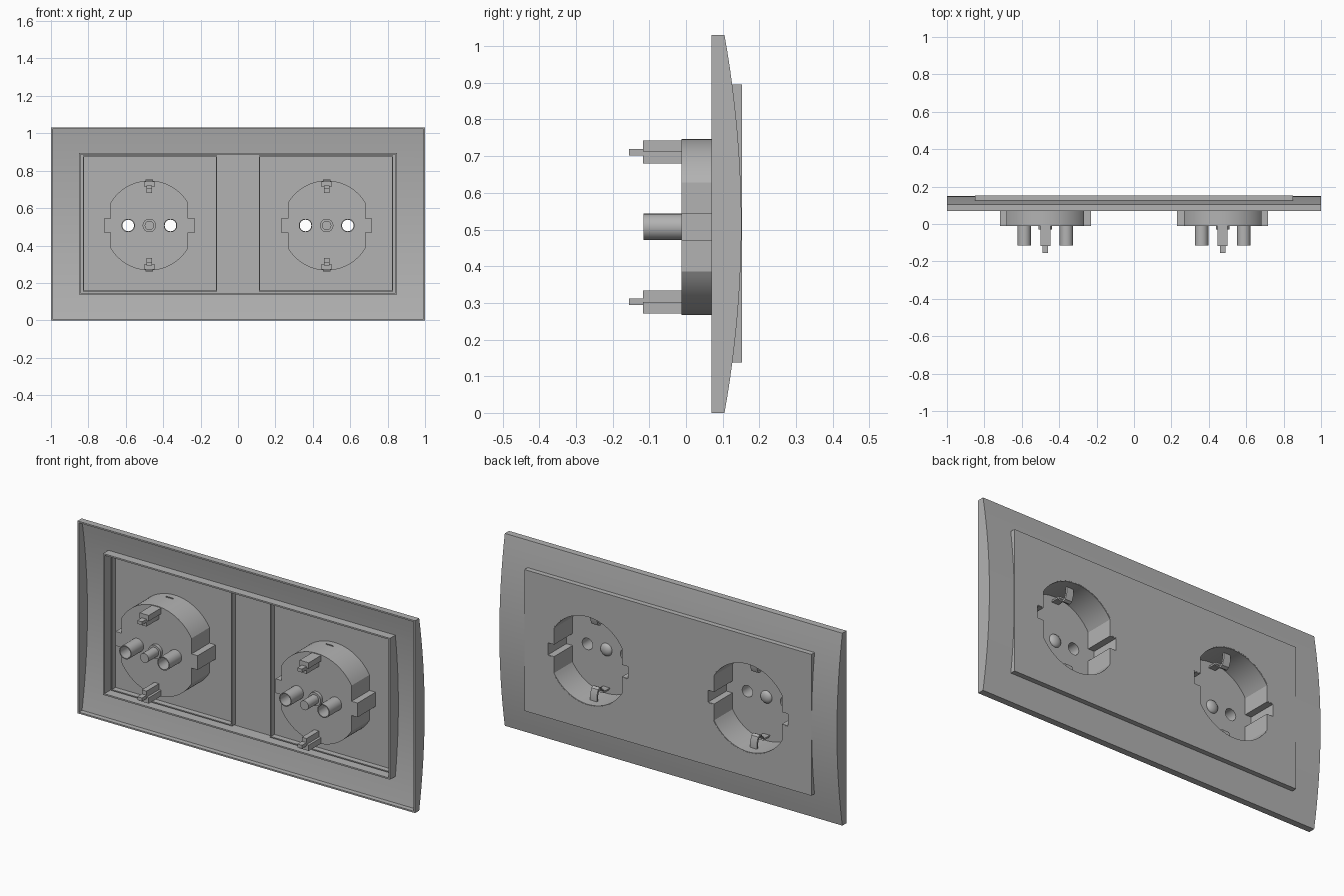
import bpy, bmesh, math
from mathutils import Vector

if "Cube" in bpy.data.objects:
    bpy.data.objects.remove(bpy.data.objects["Cube"])

grey = bpy.data.materials.new("plain grey")
grey.use_nodes = True
COLOUR = (0.45, 0.45, 0.45, 1)
grey.diffuse_color = COLOUR
grey.node_tree.nodes["Principled BSDF"].inputs["Base Color"].default_value = COLOUR

HEIGHT = 1.03
MID = HEIGHT / 2
CUP_Z = 0.507


def prism(name, points, start, end, axis="y"):
    """Extrude a closed outline: (x, z) points along y, or (y, z) points along x."""
    bm = bmesh.new()
    place = (lambda p, d: (p[0], d, p[1])) if axis == "y" else (lambda p, d: (d, p[0], p[1]))
    face = bm.faces.new([bm.verts.new(place(p, start)) for p in points])
    grown = bmesh.ops.extrude_face_region(bm, geom=[face])["geom"]
    shift = Vector(place((0, 0), end - start))
    bmesh.ops.translate(bm, vec=shift, verts=[v for v in grown if isinstance(v, bmesh.types.BMVert)])
    bmesh.ops.recalc_face_normals(bm, faces=bm.faces)
    mesh = bpy.data.meshes.new(name)
    bm.to_mesh(mesh)
    bm.free()
    mesh.materials.append(grey)
    obj = bpy.data.objects.new(name, mesh)
    bpy.context.collection.objects.link(obj)
    return obj


def rect(x0, x1, z0, z1):
    return [(x0, z0), (x1, z0), (x1, z1), (x0, z1)]


def circle(x, z, r, n=24):
    return [(x + r * math.cos(2 * math.pi * i / n), z + r * math.sin(2 * math.pi * i / n)) for i in range(n)]


def cut(obj, *cutters):
    """Subtract the cutters, bake the result and discard them."""
    for c in cutters:
        mod = obj.modifiers.new("cut", "BOOLEAN")
        mod.operation, mod.solver, mod.object = "DIFFERENCE", "EXACT", c
    graph = bpy.context.evaluated_depsgraph_get()
    mesh = bpy.data.meshes.new_from_object(obj.evaluated_get(graph))
    obj.modifiers.clear()
    obj.data = mesh
    for c in cutters:
        bpy.data.objects.remove(c)
    return obj


def ring(name, outer, wall, y0, y1):
    x0, x1, z0, z1 = outer
    hole = rect(x0 + wall, x1 - wall, z0 + wall, z1 - wall)
    return cut(prism(name, rect(*outer), y0, y1), prism("hole", hole, y0 - 0.1, y1 + 0.1))


def arch(inset, back):
    """Side outline of the bowed frame."""
    pts = [(back, HEIGHT - inset), (back, inset)]
    for i in range(25):
        t = -1 + i / 12
        pts.append((0.151 - 0.046 * t * t - inset, MID + t * (MID - inset)))
    return pts


def cup_outline(cx, d):
    """Round socket outline with stepped side keys, inset by d."""
    r, flat, slot, half = 0.24 - d, 0.207 - d, 0.243 - d, 0.038 - d
    a = math.acos(flat / r)
    pts = [(slot, half), (flat, half)]
    for i in range(33):
        t = a + (math.pi - 2 * a) * i / 32
        pts.append((r * math.cos(t), r * math.sin(t)))
    pts += [(-flat, half), (-slot, half)]
    pts += [(-x, -z) for x, z in pts]
    return [(cx + x, CUP_Z + z) for x, z in pts]


# Bowed hollow frame with a rectangular opening
OPENING = (-0.85, 0.85, 0.138, 0.895)
frame = cut(prism("frame", arch(0, 0.07), -1, 1, "x"),
            prism("hollow", arch(0.008, 0.0), -0.992, 0.992, "x"),
            prism("opening", rect(-0.847, 0.847, 0.141, 0.892), 0, 0.3))
ring("inner_lip", OPENING, 0.008, 0.072, 0.15)

# Flat cover filling the opening
cover = prism("cover_plate", rect(*OPENING), 0.14, 0.153)
cut(cover, *[prism("cup_hole", cup_outline(s * 0.474, 0.003), 0.1, 0.2) for s in (-1, 1)])

for side, cx in (("right", -0.474), ("left", 0.474)):
    # Thin rim behind each half of the cover
    lo, hi = sorted((math.copysign(0.112, cx), math.copysign(0.83, cx)))
    ring(side + "_cover_rim", (lo, hi, 0.153, 0.88), 0.006, 0.11, 0.142)

    # Socket cup with keyed wall and pin holes
    pins = [cx - 0.113, cx + 0.113]
    cup = cut(prism(side + "_cup", cup_outline(cx, 0), -0.012, 0.152),
              prism("well", cup_outline(cx, 0.006), -0.004, 0.3),
              *[prism("pin_hole", circle(x, CUP_Z, 0.031), -0.1, 0.1) for x in pins])
    for x in pins:
        cut(prism(side + "_pin_tube", circle(x, CUP_Z, 0.036), -0.116, -0.006),
            prism("bore", circle(x, CUP_Z, 0.031), -0.2, 0.1))

    # Central screw post with collar and domed head
    prism(side + "_screw_collar", circle(cx, CUP_Z, 0.036), -0.03, -0.006)
    prism(side + "_screw_post", circle(cx, CUP_Z, 0.025), -0.116, -0.006)
    bpy.ops.mesh.primitive_uv_sphere_add(segments=24, ring_count=12, radius=0.034,
                                         location=(cx, -0.006, CUP_Z))
    head = bpy.context.object
    head.name = side + "_screw_head"
    head.scale.y = 0.6
    head.data.materials.append(grey)

    # Earth contacts: rear block, tip and bent clip, above and below
    for end, s in (("upper", 1), ("lower", -1)):
        name = f"{side}_{end}_earth"
        z = lambda v: CUP_Z + s * v
        prism(name + "_stem", rect(cx - 0.014, cx + 0.014, z(0.173), z(0.236)), -0.117, -0.006)
        prism(name + "_block", rect(cx - 0.027, cx + 0.027, z(0.205), z(0.236)), -0.117, -0.006)
        prism(name + "_tip", rect(cx - 0.014, cx + 0.014, z(0.195), z(0.213)), -0.155, -0.11)
        path = [(-0.006, 0.2), (0.04, 0.2), (0.055, 0.192), (0.065, 0.172), (0.08, 0.165),
                (0.095, 0.172), (0.105, 0.2), (0.105, 0.236)]
        back = [(y + 0.009, v + 0.009) for y, v in path[:2]] + \
               [(y - 0.008, v + 0.009) for y, v in path[2:]]
        strip = [(y, z(v)) for y, v in path + back[::-1]]
        prism(name + "_clip", strip, cx - 0.02, cx + 0.02, "x")

# Smooth the curved walls, keep the edges crisp
bpy.ops.object.select_all(action="DESELECT")
for obj in bpy.context.scene.objects:
    if obj.type == "MESH":
        obj.select_set(True)
        bpy.context.view_layer.objects.active = obj
bpy.ops.object.shade_smooth_by_angle(angle=math.radians(30))
